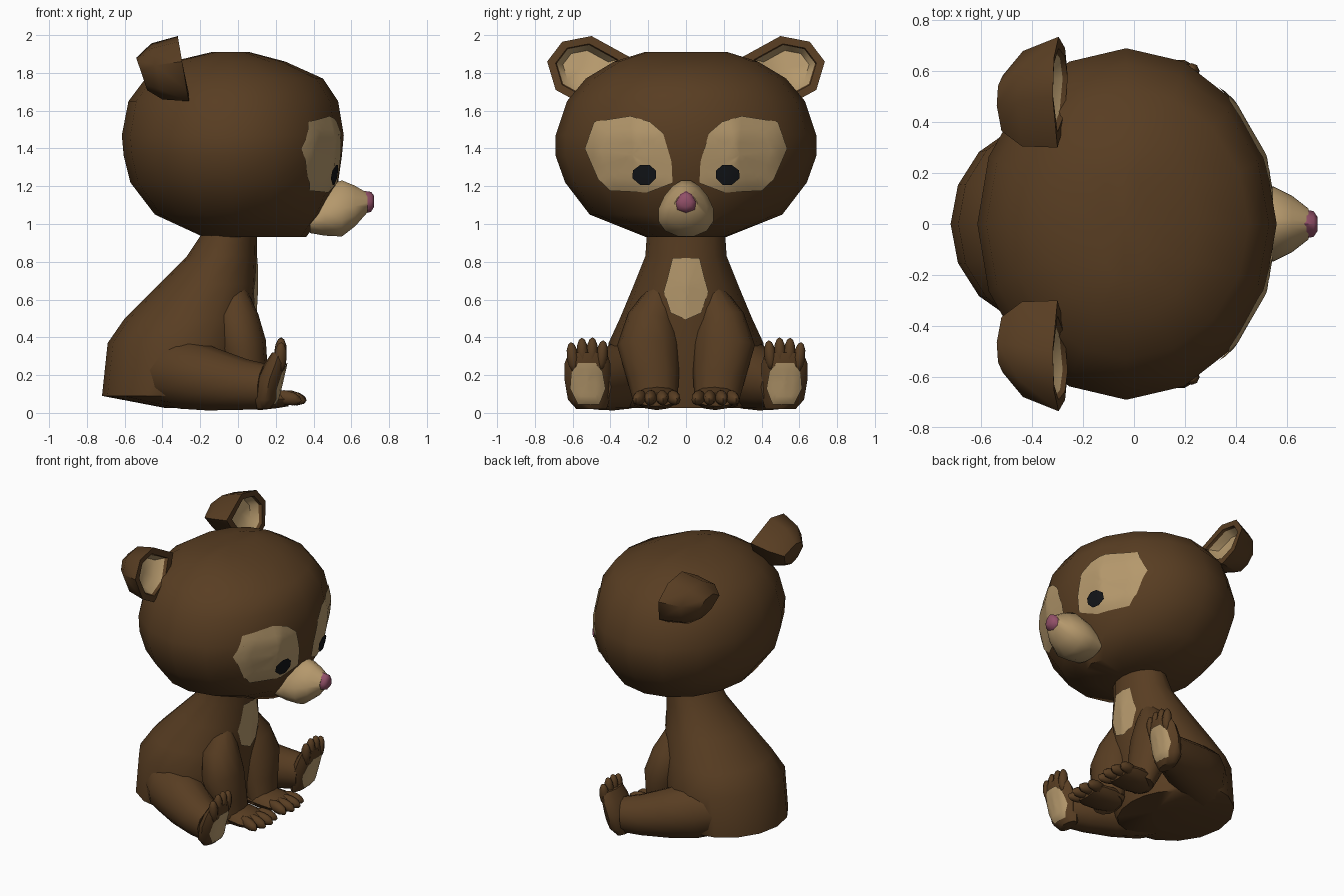
import bpy, bmesh
from math import sin, cos, pi, radians
from mathutils import Vector, Matrix
from mathutils.bvhtree import BVHTree

if "Cube" in bpy.data.objects:
    bpy.data.objects.remove(bpy.data.objects["Cube"])


def material(name, rgb):
    m = bpy.data.materials.new(name)
    m.diffuse_color = (*rgb, 1)
    m.use_nodes = True
    m.node_tree.nodes["Principled BSDF"].inputs["Base Color"].default_value = m.diffuse_color
    return m


BROWN = material("brown_fur", (0.098, 0.047, 0.016))
TAN = material("tan_fur", (0.46, 0.315, 0.15))
PINK = material("pink_nose", (0.29, 0.08, 0.14))
BLACK = material("black_eye", (0.006, 0.007, 0.009))


def finish(name, bm, mat, mirror=False, recalc=True, angle=50):
    if recalc:
        bmesh.ops.recalc_face_normals(bm, faces=bm.faces)
    me = bpy.data.meshes.new(name)
    bm.to_mesh(me)
    bm.free()
    ob = bpy.data.objects.new(name, me)
    bpy.context.collection.objects.link(ob)
    me.materials.append(mat)
    bpy.ops.object.select_all(action='DESELECT')
    bpy.context.view_layer.objects.active = ob
    ob.select_set(True)
    bpy.ops.object.shade_smooth_by_angle(angle=radians(angle))
    if mirror:
        mod = ob.modifiers.new("Mirror", 'MIRROR')
        mod.use_axis = (False, True, False)
        mod.use_mirror_merge = False
    return ob


def loft(name, rings, mat, mirror=False, cap_start=True, cap_end=True, angle=50):
    bm = bmesh.new()
    vs = [[bm.verts.new(p) for p in r] for r in rings]
    n = len(vs[0])
    for a, b in zip(vs, vs[1:]):
        for i in range(n):
            j = (i + 1) % n
            bm.faces.new((a[i], a[j], b[j], b[i]))
    for ring, want in ((vs[0], cap_start), (vs[-1], cap_end)):
        if want:
            c = bm.verts.new(sum((v.co for v in ring), Vector()) / n)
            for i in range(n):
                bm.faces.new((ring[i], ring[(i + 1) % n], c))
    return finish(name, bm, mat, mirror, angle=angle)


def flat_ring(z, back, front, w, mid=None, y=0, n=16):
    """Horizontal oval with its own front and back radius."""
    m = (back + front) / 2 if mid is None else mid
    pts = []
    for i in range(n):
        a = 2 * pi * i / n
        rx = front - m if cos(a) > 0 else m - back
        pts.append(Vector((m + rx * cos(a), y + w * sin(a), z)))
    return pts


def tube(name, path, mat, n=12, mirror=False):
    """Limb along a path of (x, y, z, radius sideways, radius upward)."""
    ps = [Vector(p[:3]) for p in path]
    rings = []
    for i, p in enumerate(path):
        t = (ps[min(i + 1, len(ps) - 1)] - ps[max(i - 1, 0)]).normalized()
        side = (Vector((0, 1, 0)) - t * t.y).normalized()
        up = t.cross(side)
        rings.append([ps[i] + side * p[3] * cos(2 * pi * k / n) + up * p[4] * sin(2 * pi * k / n)
                      for k in range(n)])
    return loft(name, rings, mat, mirror)


def ovals(name, items, mat, mirror=False, u=8, v=6):
    """Ellipsoids from (centre, radii, rotation about x, about y, about z)."""
    bm = bmesh.new()
    for c, r, rx, ry, rz in items:
        rot = Matrix.Rotation(rz, 4, 'Z') @ Matrix.Rotation(ry, 4, 'Y') @ Matrix.Rotation(rx, 4, 'X')
        bmesh.ops.create_uvsphere(bm, u_segments=u, v_segments=v, radius=1,
                                  matrix=Matrix.Translation(c) @ rot @ Matrix.Diagonal((*r, 1)))
    return finish(name, bm, mat, mirror)


def patch(name, outline, target, mat, mirror=False, offset=0.008, rings=6, sub=3):
    """Coloured patch: a (y, z) outline projected on the target from the front."""
    tree = BVHTree.FromPolygons([v.co for v in target.data.vertices],
                                [tuple(p.vertices) for p in target.data.polygons])

    def on_surface(q):
        hit = tree.ray_cast(Vector((3, q.x, q.y)), Vector((-1, 0, 0)))
        return hit[0] + hit[1] * offset

    k = len(outline)
    o = [Vector(outline[i]).lerp(Vector(outline[(i + 1) % k]), j / sub)
         for i in range(k) for j in range(sub)]
    c = sum(o, Vector((0, 0))) / len(o)
    bm = bmesh.new()
    mid = bm.verts.new(on_surface(c))
    prev = None
    for r in range(1, rings + 1):
        cur = [bm.verts.new(on_surface(c.lerp(q, r / rings))) for q in o]
        for i in range(len(o)):
            j = (i + 1) % len(o)
            bm.faces.new((prev[i], cur[i], cur[j], prev[j]) if prev else (mid, cur[i], cur[j]))
        prev = cur
    bm.normal_update()
    if sum(f.normal.x for f in bm.faces) < 0:
        bmesh.ops.reverse_faces(bm, faces=bm.faces)
    return finish(name, bm, mat, mirror, recalc=False)


# Head
head = loft("head", [flat_ring(*r) for r in (
    (0.93, -0.18, 0.36, 0.21, 0.0), (1.05, -0.44, 0.45, 0.51, -0.03),
    (1.22, -0.57, 0.53, 0.64, -0.03), (1.36, -0.605, 0.55, 0.69, -0.03),
    (1.47, -0.615, 0.56, 0.69, -0.03), (1.65, -0.58, 0.53, 0.63, -0.03),
    (1.77, -0.49, 0.45, 0.53, -0.03), (1.86, -0.35, 0.25, 0.38, -0.03),
    (1.91, -0.14, 0.06, 0.22, -0.04))], BROWN)

# Face: eye patches, eyes, muzzle, nose
patch("eye_patch", [(0.07, 1.22), (0.075, 1.33), (0.12, 1.48), (0.19, 1.54), (0.29, 1.57),
                    (0.48, 1.54), (0.53, 1.40), (0.46, 1.24), (0.40, 1.18), (0.20, 1.17)],
      head, TAN, mirror=True)
patch("eye", [(0.215 + 0.063 * cos(a * pi / 4 + 0.4), 1.265 + 0.055 * sin(a * pi / 4 + 0.4))
              for a in range(8)], head, BLACK, mirror=True, offset=0.018, rings=2, sub=1)


def muzzle_ring(x, low, high, w, n=14):
    pts = []
    for i in range(n):
        a = 2 * pi * i / n
        s = sin(a)
        pts.append(Vector((x, w * cos(a) * (1 - 0.28 * s), (low + high) / 2 + (high - low) / 2 * s)))
    return pts


loft("muzzle", [muzzle_ring(*r) for r in (
    (0.38, 0.95, 1.12, 0.13), (0.46, 0.935, 1.20, 0.145), (0.55, 0.93, 1.235, 0.145),
    (0.62, 0.985, 1.205, 0.11), (0.685, 1.06, 1.165, 0.06))], TAN)
loft("nose", [muzzle_ring(x, lo, hi, w, 8) for x, lo, hi, w in (
    (0.67, 1.055, 1.175, 0.058), (0.705, 1.065, 1.17, 0.05), (0.72, 1.09, 1.15, 0.028))], PINK)

# Ears: outer shell swept from the rim back into the head, hollow tan inside
RIM = [(0.30, 1.885), (0.50, 1.995), (0.655, 1.965), (0.735, 1.86), (0.69, 1.71), (0.58, 1.65), (0.40, 1.72)]


def ear_ring(scale, dx, dy=0, dz=0):
    cy, cz = 0.55, 1.825
    return [Vector((-0.29 - (z - cz) * 0.17 + dx, cy + (y - cy) * scale + dy, cz + (z - cz) * scale + dz))
            for y, z in RIM]


loft("ear", [ear_ring(0.5, -0.22, -0.06, -0.03), ear_ring(0.86, -0.14, -0.03, -0.015), ear_ring(1, 0),
             ear_ring(0.76, 0.0), ear_ring(0.72, -0.02)], BROWN, mirror=True, cap_end=False)
loft("inner_ear", [ear_ring(0.77, -0.008), ear_ring(0.55, -0.07)], TAN, mirror=True, cap_start=False)

# Body and chest patch
body = loft("body", [flat_ring(*r) for r in (
    (0.025, -0.38, 0.02, 0.30), (0.09, -0.72, 0.04, 0.40), (0.37, -0.69, 0.07, 0.41),
    (0.50, -0.60, 0.09, 0.35), (0.68, -0.42, 0.10, 0.275), (0.83, -0.27, 0.10, 0.215),
    (0.98, -0.17, 0.10, 0.205))], BROWN)
patch("chest_patch", [(-0.07, 0.82), (0.07, 0.82), (0.115, 0.64), (0.08, 0.53), (0, 0.495),
                      (-0.08, 0.53), (-0.115, 0.64)], body, TAN)

# Arms, paws and fingers
tube("arm", [(-0.03, 0.13, 0.66, 0.06, 0.07), (-0.01, 0.18, 0.50, 0.13, 0.12),
             (0.02, 0.20, 0.36, 0.165, 0.13), (0.05, 0.175, 0.20, 0.14, 0.11),
             (0.09, 0.16, 0.05, 0.115, 0.08)], BROWN, mirror=True)
tube("paw", [(0.03, 0.15, 0.08, 0.10, 0.055), (0.12, 0.155, 0.08, 0.12, 0.065),
             (0.21, 0.16, 0.075, 0.125, 0.05), (0.27, 0.16, 0.07, 0.11, 0.035)], BROWN, mirror=True)
ovals("fingers", [(Vector((x, y, 0.08)), (0.085, 0.034, 0.038), 0, 0.18, a) for x, y, a in (
    (0.265, 0.065, -0.2), (0.28, 0.125, -0.05), (0.275, 0.188, 0.1), (0.255, 0.245, 0.25))],
      BROWN, mirror=True)

# Legs, feet, toes and sole pads
tube("leg", [(-0.42, 0.20, 0.22, 0.16, 0.17), (-0.28, 0.30, 0.21, 0.19, 0.19),
             (-0.13, 0.385, 0.175, 0.16, 0.165), (0.03, 0.46, 0.15, 0.135, 0.135),
             (0.14, 0.50, 0.14, 0.11, 0.12)], BROWN, mirror=True)
foot = loft("foot", [flat_ring(z, b, f, w, y=y, n=12) for z, b, f, w, y in (
    (0.02, 0.10, 0.17, 0.08, 0.50), (0.07, 0.08, 0.21, 0.11, 0.515), (0.18, 0.10, 0.235, 0.122, 0.522),
    (0.26, 0.14, 0.255, 0.122, 0.522), (0.32, 0.18, 0.255, 0.10, 0.52))], BROWN, mirror=True)
ovals("toes", [(Vector((0.225, y, z)), (0.033, 0.031, 0.08), a, 0.05, 0) for y, z, a in (
    (0.445, 0.305, 0.10), (0.497, 0.32, 0.03), (0.548, 0.318, -0.05), (0.60, 0.295, -0.12))],
      BROWN, mirror=True)
patch("sole_pad", [(0.46, 0.05), (0.57, 0.05), (0.61, 0.13), (0.605, 0.21), (0.57, 0.265),
                   (0.48, 0.265), (0.445, 0.22), (0.43, 0.13)], foot, TAN, mirror=True)
